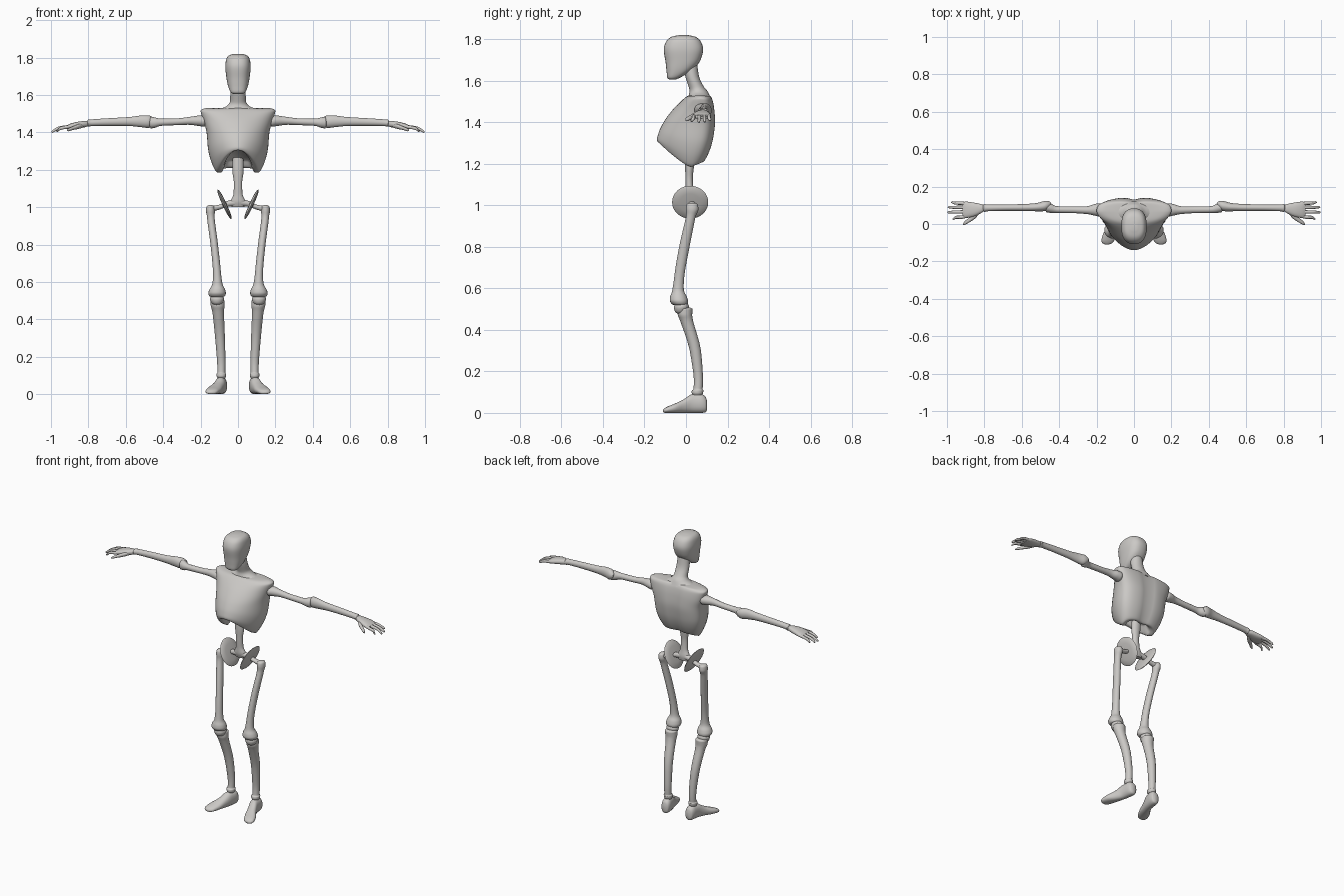
import bpy, bmesh, math
from mathutils import Vector

bone = bpy.data.materials.new("warm grey bone")
bone.diffuse_color = (0.6, 0.585, 0.565, 1)


def smooth_keys(keys, steps):
    """Monotone interpolation between the key cross-sections."""
    def slope(k, c):
        if k == 0:
            return keys[1][c] - keys[0][c]
        if k == len(keys) - 1:
            return keys[-1][c] - keys[-2][c]
        a, b = keys[k][c] - keys[k - 1][c], keys[k + 1][c] - keys[k][c]
        return 2 * a * b / (a + b) if a * b > 0 else 0
    out = []
    for k in range(len(keys) - 1):
        for s in range(steps):
            t = s / steps
            out.append([(2*t**3 - 3*t*t + 1) * keys[k][c] + (t**3 - 2*t*t + t) * slope(k, c)
                        + (3*t*t - 2*t**3) * keys[k + 1][c] + (t**3 - t*t) * slope(k + 1, c)
                        for c in range(len(keys[0]))])
    return out + [list(keys[-1])]


def skin(name, rings, mirror=False, angle=50):
    """Bridge closed rings of points, cap both ends and shade smooth."""
    bm = bmesh.new()
    loops = [[bm.verts.new(p) for p in r] for r in rings]
    n = len(loops[0])
    for a, b in zip(loops, loops[1:]):
        for i in range(n):
            bm.faces.new((a[i], a[(i + 1) % n], b[(i + 1) % n], b[i]))
    bm.faces.new(loops[0])
    bm.faces.new(loops[-1])
    bmesh.ops.recalc_face_normals(bm, faces=bm.faces)
    me = bpy.data.meshes.new(name)
    bm.to_mesh(me)
    bm.free()
    me.materials.append(bone)
    ob = bpy.data.objects.new(name, me)
    bpy.context.collection.objects.link(ob)
    bpy.ops.object.select_all(action='DESELECT')
    ob.select_set(True)
    bpy.context.view_layer.objects.active = ob
    bpy.ops.object.shade_smooth_by_angle(angle=math.radians(angle))
    if mirror:
        ob.modifiers.new("Mirror", 'MIRROR').use_mirror_merge = False
    return ob


def power(v, n):
    return math.copysign(abs(v) ** (2 / n), v)


def limb(name, axis, keys, mirror=True, sides=20, steps=4, n=2):
    """Loft along an axis. Key: position, two centre coordinates, two radii."""
    rings = []
    for p, c1, c2, r1, r2 in smooth_keys(keys, steps):
        ring = []
        for i in range(sides):
            t = math.tau * i / sides
            u, v = c1 + r1 * power(math.cos(t), n), c2 + r2 * power(math.sin(t), n)
            ring.append({'X': (p, u, v), 'Y': (u, p, v), 'Z': (u, v, p)}[axis])
        rings.append(ring)
    return skin(name, rings, mirror)


# Head and neck
limb("head", 'Z', [
    (1.605, 0, -.066, .024, .014), (1.613, 0, -.061, .038, .028),
    (1.65, 0, -.033, .054, .061), (1.70, 0, -.015, .063, .085),
    (1.75, 0, -.012, .068, .095), (1.79, 0, -.012, .063, .083),
    (1.812, 0, -.012, .047, .057), (1.82, 0, -.012, .018, .022)],
    mirror=False, sides=32, n=2.5)
limb("neck", 'Z', [
    (1.69, 0, .018, .035, .035), (1.62, 0, .03, .041, .033), (1.57, 0, .05, .042, .037),
    (1.545, 0, .062, .055, .045), (1.515, 0, .065, .12, .055)], mirror=False, sides=24)

# Rib cage: half width, front y, widest y, back y, front z, side z, back z
ribs = [
    (.06, .015, .065, .115, 1.53, 1.53, 1.53), (.16, .0, .07, .12, 1.522, 1.53, 1.525),
    (.20, -.02, .07, .128, 1.505, 1.515, 1.51), (.186, -.06, .07, .138, 1.465, 1.465, 1.46),
    (.168, -.108, .06, .142, 1.40, 1.40, 1.40), (.16, -.132, .05, .132, 1.35, 1.31, 1.32),
    (.138, -.14, .035, .11, 1.318, 1.23, 1.25), (.11, -.134, .025, .085, 1.305, 1.185, 1.21),
    (.09, -.115, .02, .07, 1.305, 1.185, 1.215), (.06, -.08, .02, .05, 1.32, 1.25, 1.25)]
rings = []
for w, yf, ym, yb, zf, zs, zb in smooth_keys(ribs, 5):
    ring = []
    for i in range(48):
        t = math.tau * i / 48
        c, s = math.cos(t), math.sin(t)
        if s < 0:      # chest narrows towards the breastbone
            x, d = w * power(c, 1.85), abs(power(s, 1.85))
            ring.append((x, ym + (yf - ym) * d, zs + (zf - zs) * d ** 1.3))
        else:          # broad back with a shallow groove down the middle
            x, d = w * power(c, 2.9), power(s, 2.9)
            groove = .012 * math.exp(-(x / .03) ** 2) * d
            ring.append((x, ym + (yb - ym) * d - groove, zs + (zb - zs) * d))
    rings.append(ring)
skin("rib_cage", rings, angle=75)

# Spine and hip bar
limb("spine", 'Z', [
    (1.32, 0, .03, .03, .025), (1.20, 0, .018, .03, .022), (1.13, 0, .015, .022, .018),
    (1.07, 0, .018, .024, .019), (1.03, 0, .022, .04, .022), (1.0, 0, .025, .035, .015)],
    mirror=False)
limb("hip_bar", 'X', [
    (-.15, .03, .99, .02, .018), (-.10, .03, 1.0, .015, .013), (-.05, .026, 1.02, .017, .016),
    (0, .022, 1.025, .02, .02), (.05, .026, 1.02, .017, .016), (.10, .03, 1.0, .015, .013),
    (.15, .03, .99, .02, .018)], mirror=False)

# Tilted lens-shaped hip discs
flat = Vector((.42, 0, .91))
normal = Vector((.91, 0, -.42))
rings = []
for off, r in ((-.011, .01), (-.010, .05), (-.006, .078), (0, .087), (.006, .078), (.010, .05), (.011, .01)):
    rings.append([Vector((.072, .02, 1.015)) + normal * off
                  + r * (flat * math.cos(a) + Vector((0, 1, 0)) * math.sin(a))
                  for a in [math.tau * i / 32 for i in range(32)]])
skin("hip_disc", rings, True)

# Legs
limb("thigh", 'Z', [
    (1.012, .147, .03, .008, .012), (1.005, .147, .03, .02, .026), (.98, .147, .03, .024, .03),
    (.94, .145, .022, .02, .023), (.80, .127, -.008, .02, .025), (.66, .113, -.032, .021, .024),
    (.59, .11, -.038, .027, .028), (.56, .111, -.036, .042, .04), (.54, .112, -.034, .047, .044),
    (.523, .112, -.03, .04, .036), (.518, .112, -.03, .02, .02)])
limb("knee_ball", 'Z', [
    (.475, .112, -.025, .008, .008), (.485, .112, -.025, .027, .026), (.51, .112, -.022, .038, .036),
    (.53, .112, -.02, .027, .026), (.54, .112, -.02, .008, .008)])
limb("shin", 'Z', [
    (.508, .11, 0, .018, .02), (.50, .11, -.005, .037, .036), (.475, .109, -.005, .037, .035),
    (.44, .106, .004, .031, .031), (.30, .096, .045, .026, .027), (.16, .089, .06, .022, .022),
    (.115, .089, .058, .021, .022), (.108, .089, .056, .026, .028), (.098, .089, .055, .026, .028),
    (.085, .089, .055, .02, .022)])
limb("foot", 'Y', [
    (.102, .086, .035, .01, .018), (.095, .086, .04, .024, .036), (.07, .088, .046, .03, .046),
    (.03, .094, .045, .029, .045), (-.01, .108, .033, .031, .033), (-.055, .128, .022, .038, .022),
    (-.09, .14, .015, .034, .015), (-.105, .143, .011, .022, .01), (-.11, .144, .01, .008, .005)],
    n=2.3)

# Arms
limb("upper_arm", 'X', [
    (.165, .075, 1.46, .02, .02), (.185, .075, 1.46, .035, .03), (.21, .076, 1.462, .031, .028),
    (.25, .074, 1.462, .021, .022), (.32, .076, 1.457, .018, .018), (.41, .077, 1.454, .018, .019),
    (.445, .085, 1.452, .026, .028), (.465, .09, 1.452, .028, .031), (.475, .09, 1.452, .014, .015)])
limb("forearm", 'X', [
    (.445, .108, 1.462, .008, .008), (.455, .102, 1.458, .02, .022), (.48, .096, 1.457, .027, .034),
    (.52, .09, 1.459, .022, .031), (.58, .088, 1.458, .019, .024), (.70, .087, 1.455, .017, .02),
    (.785, .086, 1.451, .018, .018), (.80, .086, 1.449, .022, .019), (.807, .086, 1.448, .014, .012)])

# Hands
limb("palm", 'X', [
    (.798, .085, 1.446, .014, .012), (.82, .082, 1.444, .025, .017), (.86, .077, 1.438, .038, .018),
    (.90, .076, 1.431, .044, .014), (.918, .076, 1.427, .036, .009)], n=2.4)
# Finger: root y, tip x, tip y, tip z
for label, y, tx, ty, tz in (("index", .044, .97, .028, 1.408), ("middle", .066, .998, .062, 1.404),
                             ("ring", .088, .996, .09, 1.406), ("little", .107, .978, .116, 1.412)):
    mx, my = (.895 + tx) / 2, (y + ty) / 2
    limb(label + "_finger", 'X', [
        (.895, y, 1.43, .01, .011), (mx - .01, my, 1.427, .009, .009), (mx + .02, my, 1.42, .008, .009),
        (tx - .006, ty, tz, .006, .007), (tx, ty, tz - .002, .002, .002)], sides=10, steps=2)
limb("thumb", 'X', [
    (.825, .07, 1.438, .012, .011), (.85, .046, 1.432, .017, .013), (.88, .022, 1.423, .013, .01),
    (.905, .005, 1.414, .01, .008), (.914, -.002, 1.41, .003, .003)], sides=12, steps=3)
